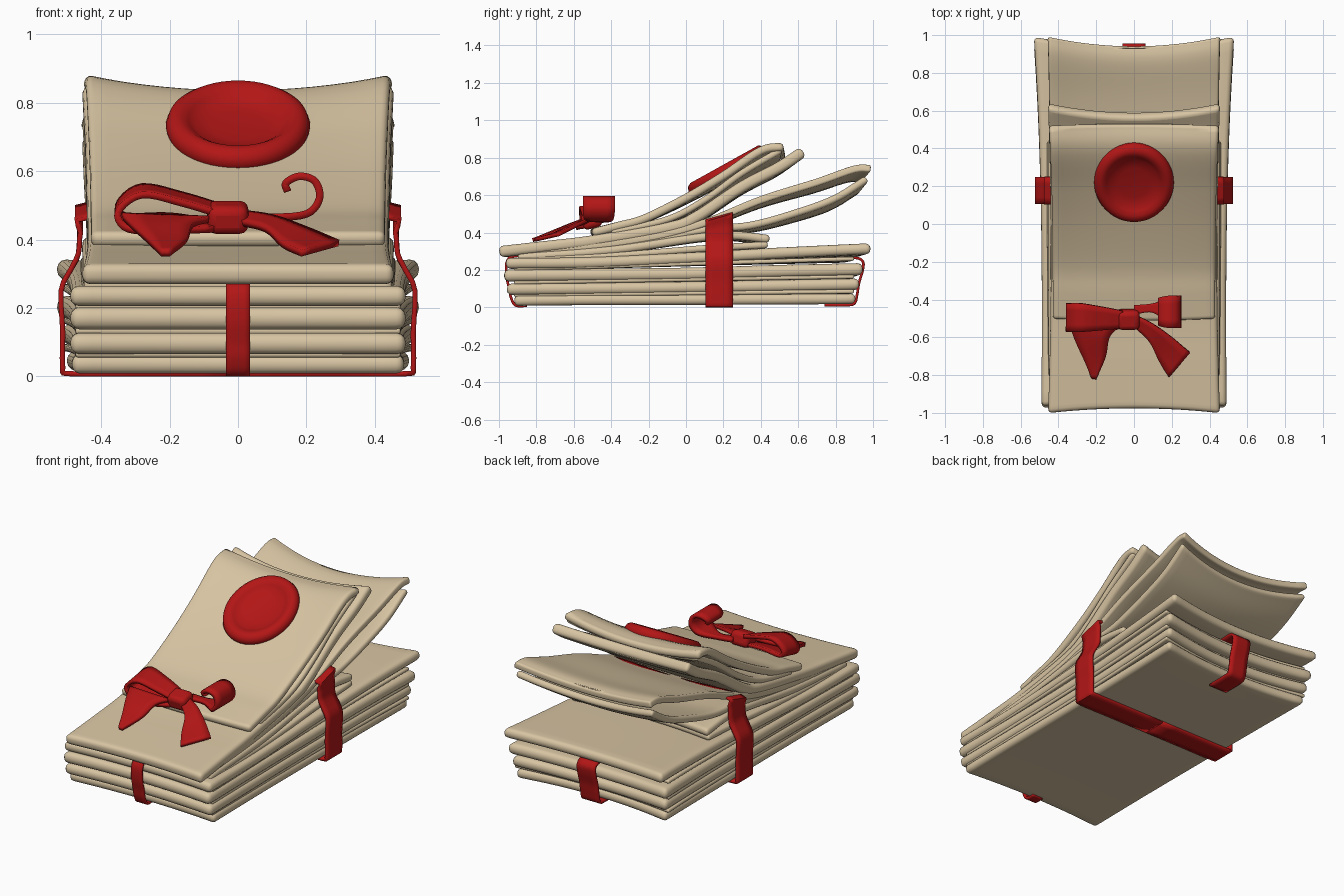
import bpy, bmesh, math
from mathutils import Vector


def material(name, rgb):
    m = bpy.data.materials.new(name)
    m.diffuse_color = (*rgb, 1)
    return m


PAPER = material("cream paper", (0.68, 0.55, 0.36))
RED = material("deep red", (0.45, 0.008, 0.008))


def smooth_path(pts, steps):
    """Catmull-Rom samples through a list of vectors."""
    p = [2 * pts[0] - pts[1]] + pts + [2 * pts[-1] - pts[-2]]
    out = []
    for i in range(1, len(p) - 2):
        a, b, c, d = p[i - 1:i + 3]
        for s in range(steps):
            t = s / steps
            out.append(0.5 * (2 * b + (c - a) * t + (2 * a - 5 * b + 4 * c - d) * t * t
                              + (3 * b - a - 3 * c + d) * t ** 3))
    return out + [pts[-1]]


def grid_object(name, rows, thick, mat, bevel=0.0):
    """Grid of points, thickened and rounded at the rim."""
    n = len(rows[0])
    faces = [(i * n + j, i * n + j + 1, (i + 1) * n + j + 1, (i + 1) * n + j)
             for i in range(len(rows) - 1) for j in range(n - 1)]
    me = bpy.data.meshes.new(name)
    me.from_pydata([v for r in rows for v in r], [], faces)
    ob = bpy.data.objects.new(name, me)
    bpy.context.collection.objects.link(ob)
    me.materials.append(mat)
    sol = ob.modifiers.new("thickness", 'SOLIDIFY')
    sol.thickness, sol.offset = thick, 0
    if bevel:
        b = ob.modifiers.new("round", 'BEVEL')
        b.width, b.segments, b.angle_limit = bevel, 3, math.radians(50)
    finish(ob)
    return ob


def finish(ob):
    bpy.ops.object.select_all(action='DESELECT')
    ob.select_set(True)
    bpy.context.view_layer.objects.active = ob
    bpy.ops.object.shade_smooth_by_angle(angle=math.radians(50))


def sheet(name, pts, wf, wm, wb, t, sag=0.03, cf=0.025, cb=0.05):
    """Letter following a side profile (y, z); widths at front, middle, back."""
    path = smooth_path([Vector((0, y, z)) for y, z in pts], 6)
    y0, y1 = pts[0][0], pts[-1][0]
    rows = []
    for p in path:
        v = (p.y - y0) / (y1 - y0)
        w = wm + (wf - wm) * (1 - v) ** 3 + (wb - wm) * v ** 3
        row = []
        for j in range(17):
            u = j / 8 - 1
            k = 1 - u * u
            row.append((u * w, p.y + k * (cf * (1 - v) ** 4 - cb * v ** 4), p.z - sag * k * v * v))
        rows.append(row)
    return grid_object(name, rows, t, PAPER, t * 0.42)


def ribbon(name, pairs, t=0.014, steps=5):
    """Ribbon strip given by pairs of edge points."""
    a = smooth_path([Vector(p) for p, q in pairs], steps)
    b = smooth_path([Vector(q) for p, q in pairs], steps)
    return grid_object(name, [[p.lerp(q, k / 4) for k in range(5)] for p, q in zip(a, b)], t, RED)


# Bundled letters at the bottom: front y, back y, front z, back z, half widths, thickness
bundle = [(-0.92, 0.91, 0.036, 0.046, 0.485, 0.50, 0.056),
          (-0.96, 0.93, 0.096, 0.125, 0.49, 0.515, 0.062),
          (-0.975, 0.95, 0.170, 0.205, 0.49, 0.53, 0.066),
          (-0.965, 0.99, 0.235, 0.315, 0.49, 0.53, 0.058)]
for i, (y0, y1, z0, z1, wf, wb, t) in enumerate(bundle):
    sheet(f"bundled_letter_{i + 1}",
          [(y0, z0), (-0.5, z0 + 0.004), (0, (z0 + z1) / 2 - 0.004 * i),
           (0.5, z0 + 0.7 * (z1 - z0)), (y1, z1)], wf, 0.485, wb, t, 0.015 if i else 0.0)
# thin loose pages between the bundled letters
for i, (z0, z1) in enumerate([(0.066, 0.085), (0.133, 0.165), (0.205, 0.26)]):
    sheet(f"loose_page_{i + 1}", [(-0.92, z0), (0, (z0 + z1) / 2), (0.9, z1)],
          0.475, 0.48, 0.515, 0.022, 0.01)

# Short letters tucked below the fan
sheet("short_letter_lower", [(-0.9, 0.255), (-0.4, 0.275), (0.1, 0.315), (0.44, 0.335)],
      0.45, 0.46, 0.46, 0.036, 0.01)
sheet("short_letter_upper", [(-0.9, 0.265), (-0.4, 0.305), (0.05, 0.37), (0.25, 0.385), (0.45, 0.365)],
      0.45, 0.455, 0.455, 0.045, 0.01)

# Middle open letter, two leaves meeting at the back
sheet("middle_letter_upper_leaf",
      [(-0.9, 0.28), (-0.3, 0.355), (0.05, 0.435), (0.4, 0.575), (0.7, 0.67), (0.9, 0.74), (0.99, 0.745)],
      0.44, 0.44, 0.455, 0.04, 0.06)
sheet("middle_letter_lower_leaf",
      [(-0.6, 0.29), (-0.2, 0.35), (0.1, 0.415), (0.35, 0.44), (0.6, 0.51), (0.8, 0.585), (0.97, 0.69)],
      0.44, 0.44, 0.455, 0.04, 0.06)

# Upper letters lifting towards the back
sheet("base_letter",
      [(-1.0, 0.297), (-0.75, 0.325), (-0.5, 0.355), (-0.1, 0.425), (0.05, 0.48),
       (0.3, 0.645), (0.5, 0.75), (0.63, 0.835)], 0.455, 0.435, 0.455, 0.06, 0.035)
sheet("top_letter_lower_leaf",
      [(-0.4, 0.40), (-0.1, 0.47), (0.1, 0.575), (0.3, 0.72), (0.51, 0.845)],
      0.43, 0.43, 0.44, 0.035, 0.05, 0.02, 0.01)
sheet("top_letter",
      [(-0.5, 0.398), (-0.36, 0.435), (-0.22, 0.475), (0, 0.585), (0.2, 0.705), (0.4, 0.84), (0.52, 0.862)],
      0.43, 0.43, 0.45, 0.045, 0.05, -0.01, -0.01)

# Cross strap around the bundle
half = [(0, 0.008), (0.3, 0.008), (0.49, 0.008), (0.512, 0.025), (0.512, 0.13), (0.517, 0.25),
        (0.49, 0.31), (0.466, 0.36), (0.46, 0.44), (0.43, 0.485), (0, 0.47)]
for side, s in (("right", 1), ("left", -1)):
    ribbon(f"cross_strap_{side}",
           [((s * x, 0.105, z - (0.02 if z > 0.4 else 0)), (s * x, 0.25, z + (0.02 if z > 0.4 else 0)))
            for x, z in half], 0.015, 3)

# Lengthwise ribbon seen on the front and back ends
ribbon("front_ribbon", [((-0.035, y, z), (0.035, y, z)) for y, z in
                        [(-0.85, 0.008), (-0.91, 0.01), (-0.935, 0.05), (-0.945, 0.10),
                         (-0.96, 0.17), (-0.955, 0.25), (-0.9, 0.275), (-0.7, 0.28)]])
ribbon("back_ribbon", [((-0.06, y, z), (0.06, y, z)) for y, z in
                       [(0.74, 0.012), (0.85, 0.012), (0.9, 0.02), (0.915, 0.07), (0.925, 0.13),
                        (0.945, 0.20), (0.945, 0.245), (0.9, 0.265), (0.75, 0.26)]])

# Bow
ribbon("bow_left_loop", [
    ((-0.07, -0.55, 0.43), (-0.07, -0.47, 0.45)), ((-0.2, -0.59, 0.425), (-0.2, -0.44, 0.47)),
    ((-0.32, -0.57, 0.43), (-0.33, -0.42, 0.47)), ((-0.35, -0.57, 0.48), (-0.345, -0.42, 0.51)),
    ((-0.28, -0.57, 0.53), (-0.28, -0.42, 0.555)), ((-0.16, -0.56, 0.505), (-0.16, -0.44, 0.53)),
    ((-0.06, -0.55, 0.475), (-0.06, -0.46, 0.5))], 0.02)
ribbon("bow_left_tail", [
    ((-0.34, -0.54, 0.47), (-0.08, -0.54, 0.46)), ((-0.31, -0.62, 0.44), (-0.13, -0.60, 0.445)),
    ((-0.26, -0.73, 0.395), (-0.15, -0.70, 0.40)), ((-0.225, -0.815, 0.36), (-0.20, -0.82, 0.36))], 0.02)
ribbon("bow_right_tail", [
    ((0.0, -0.48, 0.48), (0.0, -0.54, 0.45)), ((0.1, -0.53, 0.465), (0.08, -0.62, 0.43)),
    ((0.2, -0.60, 0.43), (0.13, -0.72, 0.385)), ((0.295, -0.68, 0.39), (0.185, -0.81, 0.36))], 0.02)
curl = [(0.0, 0.47, -0.48, -0.43), (0.1, 0.465, -0.47, -0.42), (0.2, 0.475, -0.54, -0.39),
        (0.238, 0.52, -0.55, -0.38), (0.225, 0.57, -0.55, -0.38), (0.18, 0.585, -0.55, -0.38),
        (0.14, 0.565, -0.54, -0.39), (0.145, 0.54, -0.53, -0.4)]
ribbon("bow_right_curl", [((x, a, z), (x, b, z)) for x, z, a, b in curl], 0.022)

bpy.ops.mesh.primitive_cube_add(size=1, location=(-0.03, -0.505, 0.465), rotation=(math.radians(15), 0, 0))
knot = bpy.context.object
knot.name = "bow_knot"
knot.scale = (0.12, 0.105, 0.085)
bpy.ops.object.transform_apply(location=False, rotation=False, scale=True)
knot.data.materials.append(RED)
bev = knot.modifiers.new("round", 'BEVEL')
bev.width, bev.segments = 0.025, 3
finish(knot)

# Wax seal with a raised rim, turned from a profile
profile = [(0, 0.008), (0.08, 0.01), (0.125, 0.016), (0.145, 0.032), (0.165, 0.045), (0.185, 0.045),
           (0.203, 0.032), (0.211, 0.01), (0.205, -0.015), (0.19, -0.03), (0, -0.03)]
bm = bmesh.new()
vs = [bm.verts.new((r, 0, z)) for r, z in profile]
es = [bm.edges.new(e) for e in zip(vs, vs[1:])]
bmesh.ops.spin(bm, geom=vs + es, cent=(0, 0, 0), axis=(0, 0, 1), angle=2 * math.pi, steps=48)
bmesh.ops.remove_doubles(bm, verts=bm.verts, dist=1e-4)
bmesh.ops.recalc_face_normals(bm, faces=bm.faces)
me = bpy.data.meshes.new("wax_seal")
bm.to_mesh(me)
bm.free()
me.materials.append(RED)
seal = bpy.data.objects.new("wax_seal", me)
bpy.context.collection.objects.link(seal)
seal.location = (0, 0.225, 0.725)
seal.rotation_euler.x = math.radians(29)
seal.scale.y = 1.12
finish(seal)
